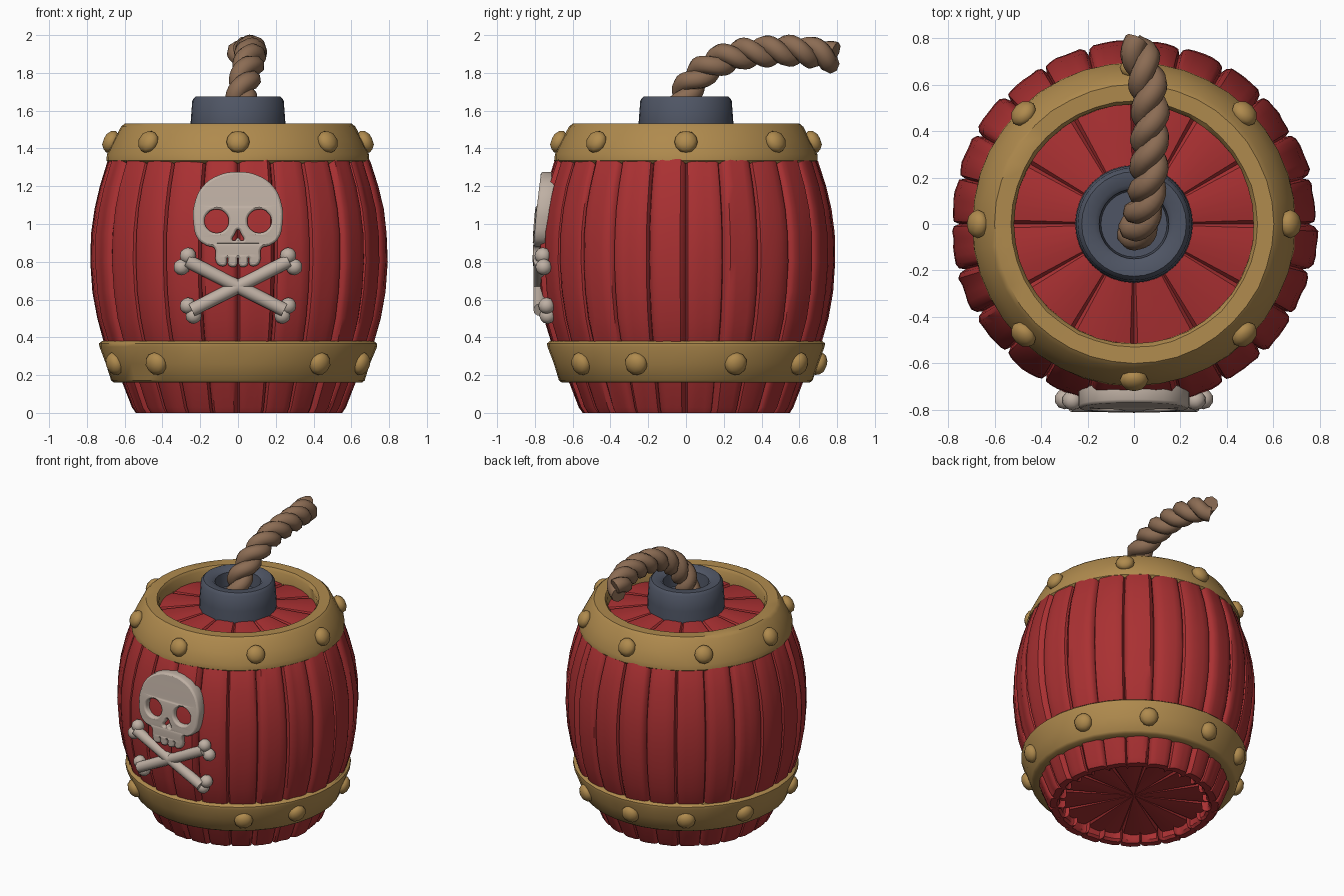
import bpy, bmesh, math, random
from mathutils import Vector, Matrix

if "Cube" in bpy.data.objects:
    bpy.data.objects.remove(bpy.data.objects["Cube"])

random.seed(4)


def material(name, rgb):
    m = bpy.data.materials.new(name)
    m.diffuse_color = (*rgb, 1)
    m.use_nodes = True
    m.node_tree.nodes["Principled BSDF"].inputs["Base Color"].default_value = m.diffuse_color
    return m


RED = material("red wood", (0.40, 0.030, 0.032))
GOLD = material("dull gold", (0.43, 0.255, 0.075))
IRON = material("blue grey iron", (0.078, 0.091, 0.128))
ROPE = material("brown rope", (0.26, 0.150, 0.088))
BONE = material("bone", (0.52, 0.435, 0.370))


def finish(obj, mat, angle=40):
    obj.data.materials.clear()
    obj.data.materials.append(mat)
    bpy.ops.object.select_all(action='DESELECT')
    obj.select_set(True)
    bpy.context.view_layer.objects.active = obj
    bpy.ops.object.shade_smooth_by_angle(angle=math.radians(angle))
    return obj


def add_mesh(name, bm, mat, angle=40):
    bmesh.ops.remove_doubles(bm, verts=bm.verts, dist=1e-5)
    bmesh.ops.recalc_face_normals(bm, faces=bm.faces)
    me = bpy.data.meshes.new(name)
    bm.to_mesh(me)
    bm.free()
    obj = bpy.data.objects.new(name, me)
    bpy.context.collection.objects.link(obj)
    return finish(obj, mat, angle)


def lathe(name, profile, columns, mat, noise=0.0, angle=40):
    """Spin a closed (r, z) profile; each column is (angle, radial offset, height offset)."""
    bm = bmesh.new()
    grid = []
    for a, dr, dz in columns:
        col = []
        for r, z in profile:
            rr = r + (dr + random.uniform(-noise, noise) if r > 0.1 else 0)
            col.append(bm.verts.new((rr * math.cos(a), rr * math.sin(a), z + dz * r * 2)))
        grid.append(col)
    n, m = len(grid), len(profile)
    for i in range(n):
        for j in range(m):
            p, q, k = grid[i], grid[(i + 1) % n], (j + 1) % m
            if profile[j][0] < 1e-6 and profile[k][0] < 1e-6:
                continue
            bm.faces.new((p[j], q[j], q[k], p[k]))
    bmesh.ops.dissolve_degenerate(bm, dist=1e-6, edges=bm.edges)
    return add_mesh(name, bm, mat, angle)


def plank_columns(count, steps, groove_r, groove_z, grain):
    """Columns round the circle, with a narrow groove between neighbouring planks."""
    cols = []
    for i in range(count):
        shift = random.uniform(-grain, grain)
        for t in steps:
            depth = 1.0 if t == 0 else (0.3 if t < 0.07 or t > 0.93 else 0.0)
            grainy = 0 if depth else shift + random.uniform(-grain, grain) * 0.7
            cols.append((math.tau * (i + t) / count, grainy - groove_r * depth, groove_z * depth))
    return cols


def round_columns(n):
    return [(math.tau * i / n, 0, 0) for i in range(n)]


# Barrel staves
STEPS = (0, 0.05, 0.15, 0.32, 0.5, 0.68, 0.85, 0.95)
barrel = [(0.48, 0.10), (0.485, 0.015), (0.50, 0), (0.545, 0), (0.565, 0.03), (0.615, 0.16),
          (0.715, 0.38), (0.75, 0.50), (0.774, 0.64), (0.786, 0.80), (0.782, 0.95),
          (0.765, 1.08), (0.737, 1.20), (0.695, 1.33), (0.62, 1.45), (0.55, 1.45)]
lathe("barrel_staves", barrel, plank_columns(24, STEPS, 0.035, 0, 0.005), RED, 0.0015)

# Recessed lid and bottom made of wedges
WEDGE = (0, 0.06, 0.3, 0.5, 0.7, 0.94)
lathe("lid", [(0, 1.49), (0.2, 1.485), (0.56, 1.44), (0.56, 1.36), (0, 1.36)],
      plank_columns(12, WEDGE, 0, -0.03, 0), RED)
lathe("bottom", [(0, 0.07), (0.25, 0.06), (0.52, 0.05), (0.52, 0.14), (0, 0.14)],
      plank_columns(12, WEDGE, 0, 0.03, 0), RED)

# Metal hoops
lathe("top_hoop", [(0.515, 1.40), (0.515, 1.51), (0.53, 1.53), (0.60, 1.532), (0.62, 1.515),
                   (0.66, 1.44), (0.695, 1.37), (0.697, 1.335), (0.68, 1.32), (0.62, 1.32)],
      round_columns(40), GOLD, 0.002)
lathe("bottom_hoop", [(0.60, 0.16), (0.655, 0.16), (0.672, 0.172), (0.70, 0.26), (0.735, 0.35),
                      (0.735, 0.368), (0.72, 0.38), (0.68, 0.38)],
      round_columns(40), GOLD, 0.002)


# Rivets on the hoops
def rivets(name, degrees, radius, z, tilt):
    bm = bmesh.new()
    for d in degrees:
        mat = (Matrix.Rotation(math.radians(d), 4, 'Z') @ Matrix.Translation((radius, 0, z))
               @ Matrix.Rotation(math.radians(tilt), 4, 'Y') @ Matrix.Diagonal((0.7, 1, 1, 1)))
        bmesh.ops.create_icosphere(bm, subdivisions=2, radius=0.062, matrix=mat)
    return add_mesh(name, bm, GOLD)


rivets("top_rivets", range(0, 360, 45), 0.672, 1.435, -25)
rivets("bottom_rivets", (22, 58, 94, 125, 158, 202, 232, 308, 338), 0.705, 0.26, 18)

# Iron fuse collar
lathe("fuse_collar", [(0, 1.42), (0.255, 1.42), (0.25, 1.55), (0.242, 1.655), (0.225, 1.674),
                      (0.17, 1.672), (0.15, 1.655), (0.142, 1.56), (0, 1.56)],
      round_columns(32), IRON)


# Fuse rope: two strands twisted round one path
def smooth_path(pts, n=10):
    pts = [Vector(p) for p in pts]
    pts = [2 * pts[0] - pts[1]] + pts + [2 * pts[-1] - pts[-2]]
    out = []
    for a, b, c, d in zip(pts, pts[1:], pts[2:], pts[3:]):
        for k in range(n):
            t = k / n
            out.append(0.5 * (2 * b + (c - a) * t + (2 * a - 5 * b + 4 * c - d) * t * t
                              + (3 * b - a - 3 * c + d) * t ** 3))
    return out + [pts[-2]]


def curve_to_mesh(curve, name):
    obj = bpy.data.objects.new(name, curve)
    bpy.context.collection.objects.link(obj)
    bpy.ops.object.select_all(action='DESELECT')
    obj.select_set(True)
    bpy.context.view_layer.objects.active = obj
    bpy.ops.object.convert(target='MESH')
    return bpy.context.view_layer.objects.active


path = smooth_path([(0.01, -0.04, 1.55), (0.02, -0.01, 1.68), (0.04, 0.06, 1.78),
                    (0.06, 0.17, 1.86), (0.065, 0.30, 1.90), (0.07, 0.45, 1.915),
                    (0.06, 0.60, 1.915), (0.03, 0.71, 1.90), (0.005, 0.78, 1.88)])
rope = bpy.data.curves.new("fuse_rope", 'CURVE')
rope.dimensions = '3D'
rope.bevel_depth, rope.bevel_resolution, rope.use_fill_caps = 0.051, 2, True
for phase in (0, math.pi):
    spline = rope.splines.new('POLY')
    spline.points.add(len(path) - 1)
    length = 0
    for i, p in enumerate(path):
        length += (p - path[i - 1]).length if i else 0
        tangent = (path[min(i + 1, len(path) - 1)] - path[max(i - 1, 0)]).normalized()
        side = (Vector((1, 0, 0)) - tangent * tangent.x).normalized()
        a = math.tau * length / 0.24 + phase
        q = p + 0.035 * (math.cos(a) * side + math.sin(a) * tangent.cross(side))
        spline.points[i].co = (*q, 1)
finish(curve_to_mesh(rope, "fuse_rope"), ROPE, 50)


# Skull emblem: outline with eye and nose holes, bent to the barrel front
def emblem_front(x, z):
    return -(0.812 - 0.25 * (z - 0.85) ** 2 - 0.17 * x * x)


half = [(0.10, 1.255), (0.185, 1.195), (0.228, 1.10), (0.232, 1.01), (0.21, 0.925), (0.165, 0.89),
        (0.122, 0.875), (0.112, 0.80), (0.092, 0.782), (0.066, 0.785), (0.056, 0.825),
        (0.046, 0.783), (0.012, 0.780)]
outline = [(0, 1.272)] + half + [(0, 0.825)] + [(-x, z) for x, z in reversed(half)]
eyes = [[(s * 0.113 + 0.068 * math.cos(k * math.tau / 8), 1.015 + 0.066 * math.sin(k * math.tau / 8))
         for k in range(8)] for s in (-1, 1)]
nose = [(0, 0.975), (0.022, 0.945), (0.034, 0.915), (0.015, 0.908), (0, 0.922),
        (-0.015, 0.908), (-0.034, 0.915), (-0.022, 0.945)]
skull = bpy.data.curves.new("skull", 'CURVE')
skull.dimensions, skull.fill_mode, skull.resolution_u = '2D', 'BOTH', 4
skull.extrude, skull.bevel_depth, skull.bevel_resolution, skull.offset = 0.03, 0.012, 1, -0.008
for loop in [outline, *eyes, nose]:
    spline = skull.splines.new('BEZIER')
    spline.bezier_points.add(len(loop) - 1)
    spline.use_cyclic_u = True
    for bp, (x, z) in zip(spline.bezier_points, loop):
        bp.co = (x, z, 0)
        bp.handle_left_type = bp.handle_right_type = 'AUTO'
skull_obj = curve_to_mesh(skull, "skull")
for v in skull_obj.data.vertices:
    x, z, w = v.co
    v.co = (x, emblem_front(x, z) + 0.042 - w, z)
finish(skull_obj, BONE, 50)

# Crossed bones: a shaft and four knobs each
bm = bmesh.new()
for s in (-1, 1):
    a, b = Vector((s * 0.27, 0, 0.805)), Vector((-s * 0.245, 0, 0.545))
    mid = (a + b) / 2
    mid.y = -0.772
    turn = (b - a).to_track_quat('Z', 'Y').to_matrix().to_4x4()
    bmesh.ops.create_cone(bm, cap_ends=True, segments=12, radius1=0.036, radius2=0.036,
                          depth=(b - a).length, matrix=Matrix.Translation(mid) @ turn)
    for x, z in ((0.265, 0.832), (0.298, 0.772), (-0.265, 0.567), (-0.235, 0.515)):
        loc = (s * x, emblem_front(x, z) + 0.042, z)
        bmesh.ops.create_icosphere(bm, subdivisions=2, radius=0.044, matrix=Matrix.Translation(loc))
add_mesh("crossed_bones", bm, BONE)
